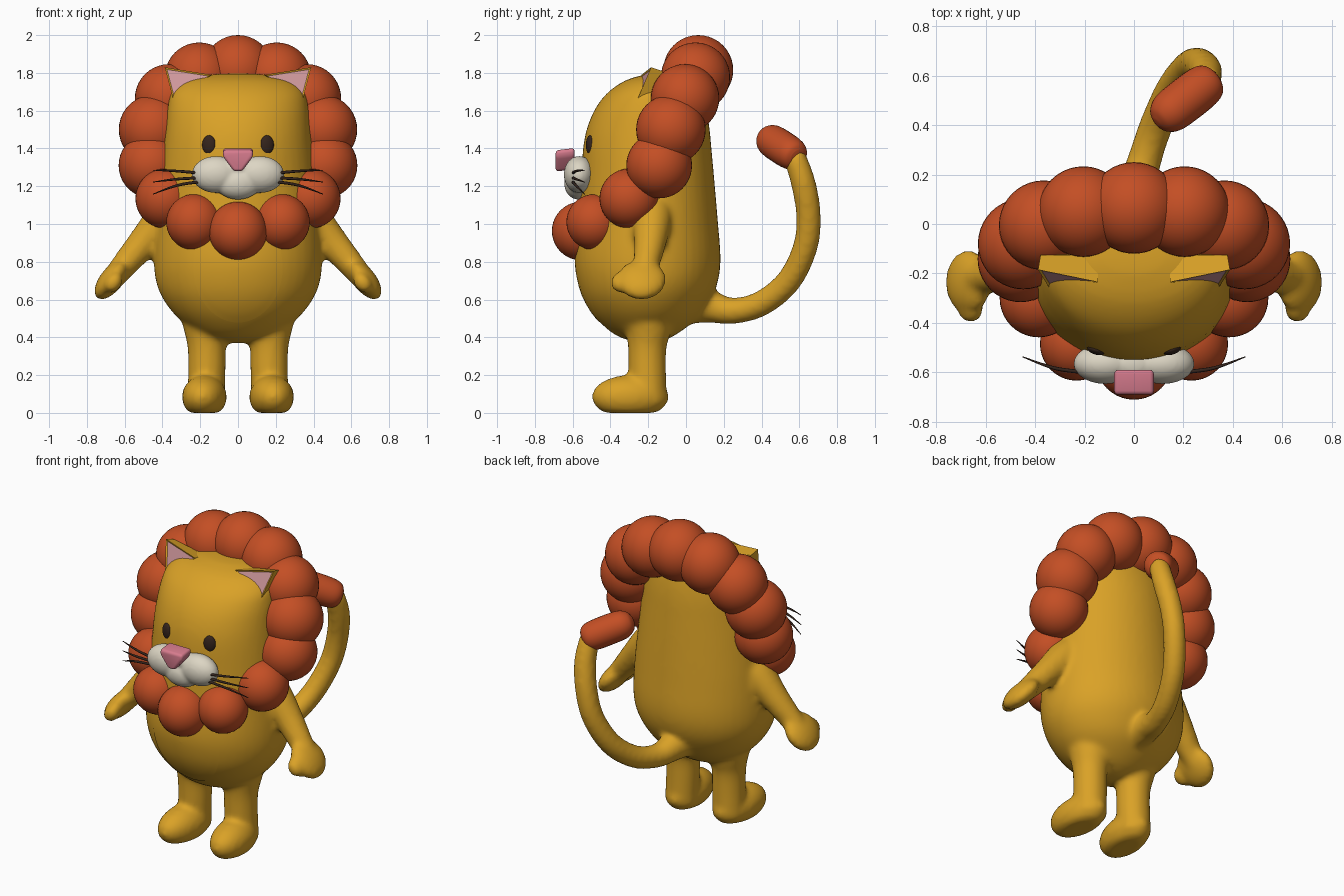
import bpy, bmesh, math
from mathutils import Vector, Matrix

cube = bpy.data.objects.get("Cube")
if cube:
    bpy.data.objects.remove(cube)

X, Y, Z = Vector((1, 0, 0)), Vector((0, 1, 0)), Vector((0, 0, 1))


def material(name, rgb):
    m = bpy.data.materials.new(name)
    m.use_nodes = True
    m.diffuse_color = (*rgb, 1)
    bsdf = next(n for n in m.node_tree.nodes if n.type == 'BSDF_PRINCIPLED')
    bsdf.inputs["Base Color"].default_value = (*rgb, 1)
    return m


GOLD = material("golden fur", (0.70, 0.36, 0.02))
RUST = material("rust mane", (0.55, 0.077, 0.018))
CREAM = material("cream muzzle", (0.72, 0.67, 0.55))
PINK = material("nose pink", (0.68, 0.20, 0.27))
EARPINK = material("ear pink", (0.62, 0.31, 0.33))
DARK = material("dark brown", (0.035, 0.018, 0.012))


def finish(name, bm, *mats, smooth=True):
    me = bpy.data.meshes.new(name)
    bm.to_mesh(me)
    bm.free()
    for m in mats:
        me.materials.append(m)
    for p in me.polygons:
        p.use_smooth = smooth
    ob = bpy.data.objects.new(name, me)
    bpy.context.collection.objects.link(ob)
    return ob


def remesh(ob, voxel, rounds):
    r = ob.modifiers.new("blend", 'REMESH')
    r.mode, r.voxel_size, r.use_smooth_shade = 'VOXEL', voxel, True
    s = ob.modifiers.new("soften", 'SMOOTH')
    s.factor, s.iterations = 0.5, rounds


def ball(bm, loc, radii, rot=Matrix(), segs=32):
    mat = Matrix.Translation(loc) @ rot @ Matrix.Diagonal((*radii, 1))
    return bmesh.ops.create_uvsphere(bm, u_segments=segs, v_segments=segs // 2,
                                     radius=1, matrix=mat)["verts"]


def loft(bm, stations, n=32, caps=True):
    """Skin elliptical rings given as (centre, half axis, half axis)."""
    rings = []
    for c, u, v in stations:
        angles = [math.tau * i / n for i in range(n)]
        rings.append([bm.verts.new(c + u * math.cos(a) + v * math.sin(a)) for a in angles])
    faces = []
    for a, b in zip(rings, rings[1:]):
        faces += [bm.faces.new((a[i], a[(i + 1) % n], b[(i + 1) % n], b[i])) for i in range(n)]
    if caps:
        faces += [bm.faces.new(rings[0]), bm.faces.new(rings[-1])]
        bmesh.ops.recalc_face_normals(bm, faces=faces)


def spline(rows, steps=6):
    """Catmull-Rom interpolation through rows of numbers."""
    rows = [Vector(r) for r in rows]
    p = [rows[0]] + rows + [rows[-1]]
    out = []
    for a, b, c, d in zip(p, p[1:], p[2:], p[3:]):
        for k in range(steps):
            t = k / steps
            out.append(0.5 * (2 * b + (c - a) * t + (2 * a - 5 * b + 4 * c - d) * t * t
                              + (3 * b - a - 3 * c + d) * t ** 3))
    return out + [rows[-1]]


def tube(bm, rows, ref, n=20):
    """Round tube through rows of (x, y, z, radius)."""
    pts = spline(rows)
    st = []
    for i, p in enumerate(pts):
        t = (pts[min(i + 1, len(pts) - 1)] - pts[max(i - 1, 0)]).xyz
        u = t.cross(ref).normalized()
        st.append((p.xyz, u * p.w, t.cross(u).normalized() * p.w))
    loft(bm, st, n)


# Body, limbs and tail blended into one skin
bm = bmesh.new()
profile = [  # height, front, back, half width
    (0.37, -0.25, -0.15, 0.06), (0.41, -0.37, -0.06, 0.19), (0.5, -0.475, 0.06, 0.315),
    (0.6, -0.54, 0.13, 0.395), (0.7, -0.573, 0.17, 0.435), (0.82, -0.587, 0.183, 0.445),
    (1.0, -0.57, 0.17, 0.435), (1.2, -0.557, 0.153, 0.415), (1.4, -0.545, 0.135, 0.395),
    (1.52, -0.52, 0.123, 0.383), (1.62, -0.475, 0.105, 0.372), (1.7, -0.41, 0.08, 0.35),
    (1.76, -0.32, 0.04, 0.28), (1.79, -0.22, -0.03, 0.15), (1.796, -0.16, -0.1, 0.04)]
loft(bm, [(Vector((0, (f + b) / 2, z)), X * w, Y * ((b - f) / 2))
          for z, f, b, w in spline(profile, 4)], 48)
for s in (-1, 1):
    # Arm, hand and thumb
    tube(bm, [(s * 0.28, -0.18, 1.12, 0.11), (s * 0.38, -0.18, 1.03, 0.108),
              (s * 0.5, -0.19, 0.9, 0.085), (s * 0.6, -0.21, 0.785, 0.07),
              (s * 0.67, -0.22, 0.7, 0.06)], Y)
    tilt = Matrix.Rotation(s * math.radians(-38), 4, 'Y')
    ball(bm, (s * 0.67, -0.235, 0.705), (0.062, 0.13, 0.125), tilt)
    ball(bm, (s * 0.66, -0.345, 0.69), (0.045, 0.055, 0.06), tilt)
    # Leg and flat-soled foot
    tube(bm, [(s * 0.165, -0.2, 0.6, 0.16), (s * 0.165, -0.2, 0.45, 0.125),
              (s * 0.165, -0.205, 0.35, 0.103), (s * 0.165, -0.205, 0.22, 0.1),
              (s * 0.17, -0.2, 0.05, 0.1)], X)
    turn = Matrix.Rotation(s * math.radians(5), 4, 'Z')
    ball(bm, (s * 0.178, -0.295, 0.085), (0.118, 0.205, 0.115), turn)
tube(bm, [(0, 0.05, 0.58, 0.11), (0.01, 0.14, 0.56, 0.085), (0.04, 0.25, 0.54, 0.07),
          (0.09, 0.4, 0.58, 0.068), (0.155, 0.545, 0.7, 0.067), (0.22, 0.632, 0.88, 0.066),
          (0.26, 0.648, 1.05, 0.066), (0.29, 0.62, 1.22, 0.066),
          (0.29, 0.57, 1.37, 0.06)], X)
for v in bm.verts:
    v.co.z = max(v.co.z, 0)
body = finish("body", bm, GOLD)
remesh(body, 0.016, 8)

# Belly patch lying on the body
bm = bmesh.new()
centre = Vector((0, -0.8, 0.77))
loft(bm, [(centre, X * 0.235 * t, Z * 0.29 * t)
          for t in (1, 0.9, 0.8, 0.65, 0.5, 0.35, 0.2, 0.08, 0.002)], 48, caps=False)
belly = finish("belly_patch", bm, GOLD)
wrap = belly.modifiers.new("lay on body", 'SHRINKWRAP')
wrap.target = body
wrap.wrap_method, wrap.wrap_mode = 'PROJECT', 'ABOVE_SURFACE'
wrap.use_project_y = True
wrap.offset = 0.003

# Tail tuft
bm = bmesh.new()
a, b = Vector((0.325, 0.592, 1.35)), Vector((0.09, 0.41, 1.47))
tube(bm, [(*a.lerp(b, t), r) for t, r in
          ((0, 0.045), (0.06, 0.072), (0.2, 0.087), (0.5, 0.09), (0.78, 0.085),
           (0.93, 0.06), (0.99, 0.025), (1, 0.004))], X, 28)
finish("tail_tuft", bm, RUST)

# Mane of overlapping balls
mane = [(0, 0.065, 1.815, 0.185), (0.205, 0.05, 1.778, 0.183), (0.365, -0.005, 1.665, 0.181),
        (0.447, -0.08, 1.5, 0.184), (0.458, -0.142, 1.31, 0.174), (0.385, -0.3, 1.135, 0.158),
        (0.232, -0.485, 1.01, 0.148), (0, -0.555, 0.963, 0.155)]
for i, (x, y, z, r) in enumerate(mane):
    for s in ((1, -1) if x else (1,)):
        bm = bmesh.new()
        ball(bm, (s * x, y, z), (r, r, r), segs=40)
        finish(f"mane_ball_{i}_{'left' if s > 0 else 'right'}", bm, RUST)

# Muzzle: two cheeks and a chin blended
bm = bmesh.new()
for s in (-1, 1):
    ball(bm, (s * 0.115, -0.565, 1.262), (0.13, 0.082, 0.098))
ball(bm, (0, -0.57, 1.215), (0.12, 0.075, 0.086))
ball(bm, (0, -0.565, 1.3), (0.1, 0.07, 0.055))
remesh(finish("muzzle", bm, CREAM), 0.01, 5)

# Nose: rounded wedge, wide at the top
bm = bmesh.new()
loops = []
for y, lift in ((-0.69, 0), (-0.59, 0.012)):
    loops.append([bm.verts.new((x, y, z + lift)) for x, z in
                  ((-0.08, 1.39), (-0.08, 1.355), (-0.022, 1.278),
                   (0.022, 1.278), (0.08, 1.355), (0.08, 1.39))])
front, back = loops
bm.faces.new(front)
bm.faces.new(back[::-1])
for i in range(len(front)):
    j = (i + 1) % len(front)
    bm.faces.new((front[j], front[i], back[i], back[j]))
bmesh.ops.recalc_face_normals(bm, faces=bm.faces[:])
nose = finish("nose", bm, PINK)
bev = nose.modifiers.new("round", 'BEVEL')
bev.width, bev.segments = 0.016, 4

for s, side in ((1, "left"), (-1, "right")):
    # Eye
    bm = bmesh.new()
    ball(bm, (s * 0.153, -0.508, 1.418), (0.038, 0.02, 0.052),
         Matrix.Rotation(s * 0.3, 4, 'Z'))
    finish("eye_" + side, bm, DARK)

    # Whiskers
    bm = bmesh.new()
    for z0, z1, z2 in ((1.268, 1.28, 1.285), (1.245, 1.238, 1.222), (1.225, 1.205, 1.158)):
        tube(bm, [(s * 0.19, -0.6, z0, 0.008), (s * 0.32, -0.583, z1, 0.007),
                  (s * 0.45, -0.537, z2, 0.002)], Z, 8)
    finish("whiskers_" + side, bm, DARK)

    # Ear: triangular cup with a recessed pink face
    bm = bmesh.new()
    tip, inner, low = [Vector((s * x, y, z)) for x, y, z in
                       ((0.388, -0.185, 1.83), (0.145, -0.235, 1.79), (0.335, -0.27, 1.63))]
    rim = [bm.verts.new(p) for p in (tip, inner, low)]
    rear = [bm.verts.new(p + Vector((-s * dx, dy, -0.02))) for p, dx, dy in
            ((tip, 0.01, 0.06), (inner, 0, 0.11), (low, 0.02, 0.16))]
    face = bm.faces.new(rim)
    bm.faces.new(rear[::-1])
    for i in range(3):
        j = (i + 1) % 3
        bm.faces.new((rim[j], rim[i], rear[i], rear[j]))
    bmesh.ops.recalc_face_normals(bm, faces=bm.faces[:])
    bmesh.ops.inset_region(bm, faces=[face], thickness=0.016, depth=-0.006)
    face.material_index = 1
    finish("ear_" + side, bm, GOLD, EARPINK, smooth=False)
